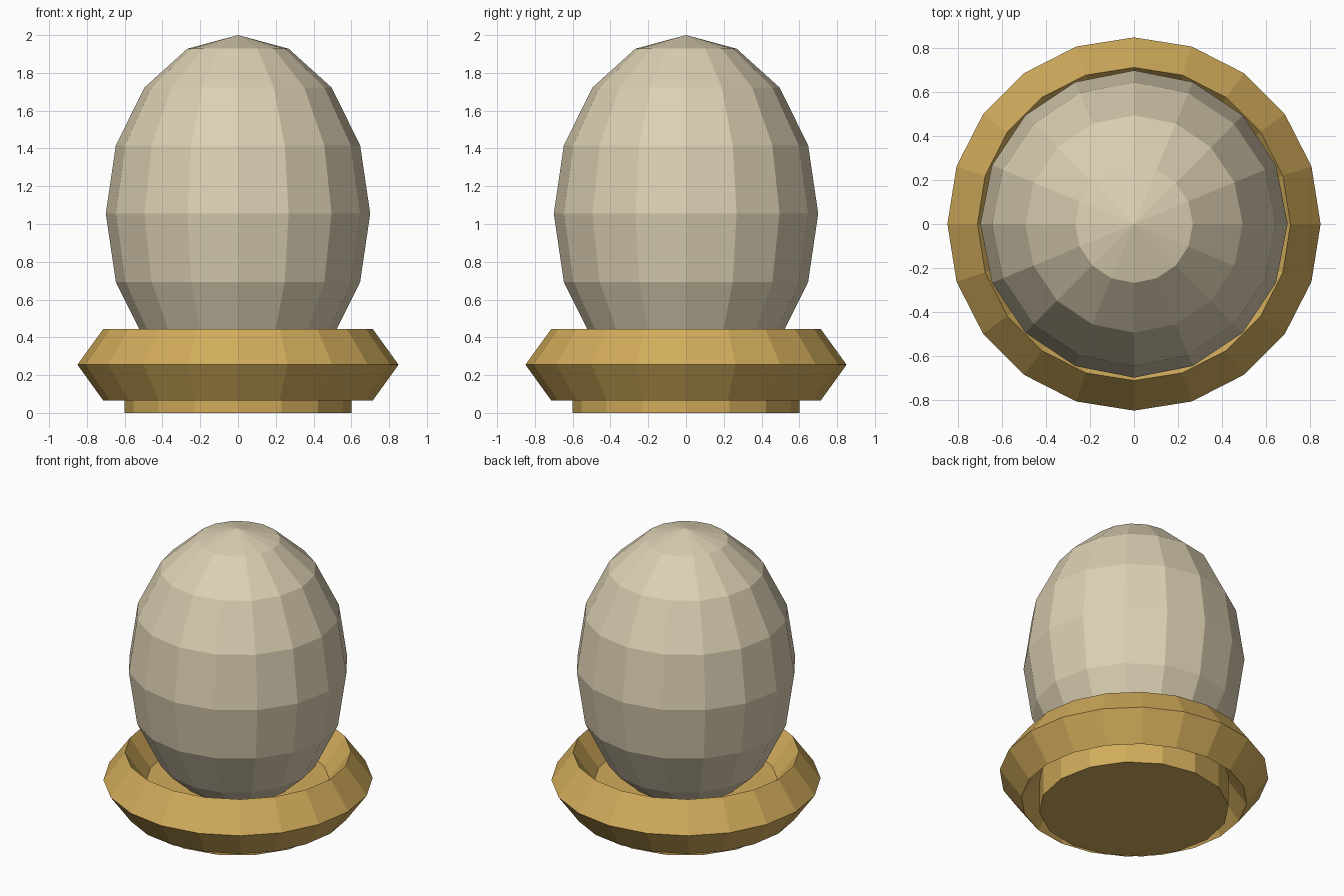
import bpy

if "Cube" in bpy.data.objects:
    bpy.data.objects.remove(bpy.data.objects["Cube"])


def material(name, rgb):
    m = bpy.data.materials.new(name)
    m.diffuse_color = (*rgb, 1)
    m.use_nodes = True
    m.node_tree.nodes["Principled BSDF"].inputs["Base Color"].default_value = m.diffuse_color
    return m


cream = material("warm cream", (0.72, 0.63, 0.45))
gold = material("antique gold", (0.64, 0.41, 0.105))


def finish(name, mat):
    ob = bpy.context.object
    ob.name = name
    ob.data.materials.append(mat)
    return ob


# low round foot
bpy.ops.mesh.primitive_cylinder_add(vertices=16, radius=0.6, depth=0.255,
                                    location=(0, 0, 0.1275))
finish("foot", gold)

# diamond-section collar, stretched upwards
bpy.ops.mesh.primitive_torus_add(major_segments=20, minor_segments=4,
                                 major_radius=0.713, minor_radius=0.137,
                                 location=(0, 0, 0.255))
finish("collar", gold).scale.z = 0.19 / 0.137

# faceted egg-shaped body
bpy.ops.mesh.primitive_uv_sphere_add(segments=16, ring_count=8, radius=1,
                                     location=(0, 0, 1.055))
finish("body", cream).scale = (0.7, 0.7, 0.945)

# keep every facet flat
for ob in bpy.data.objects:
    ob.data.shade_flat()
